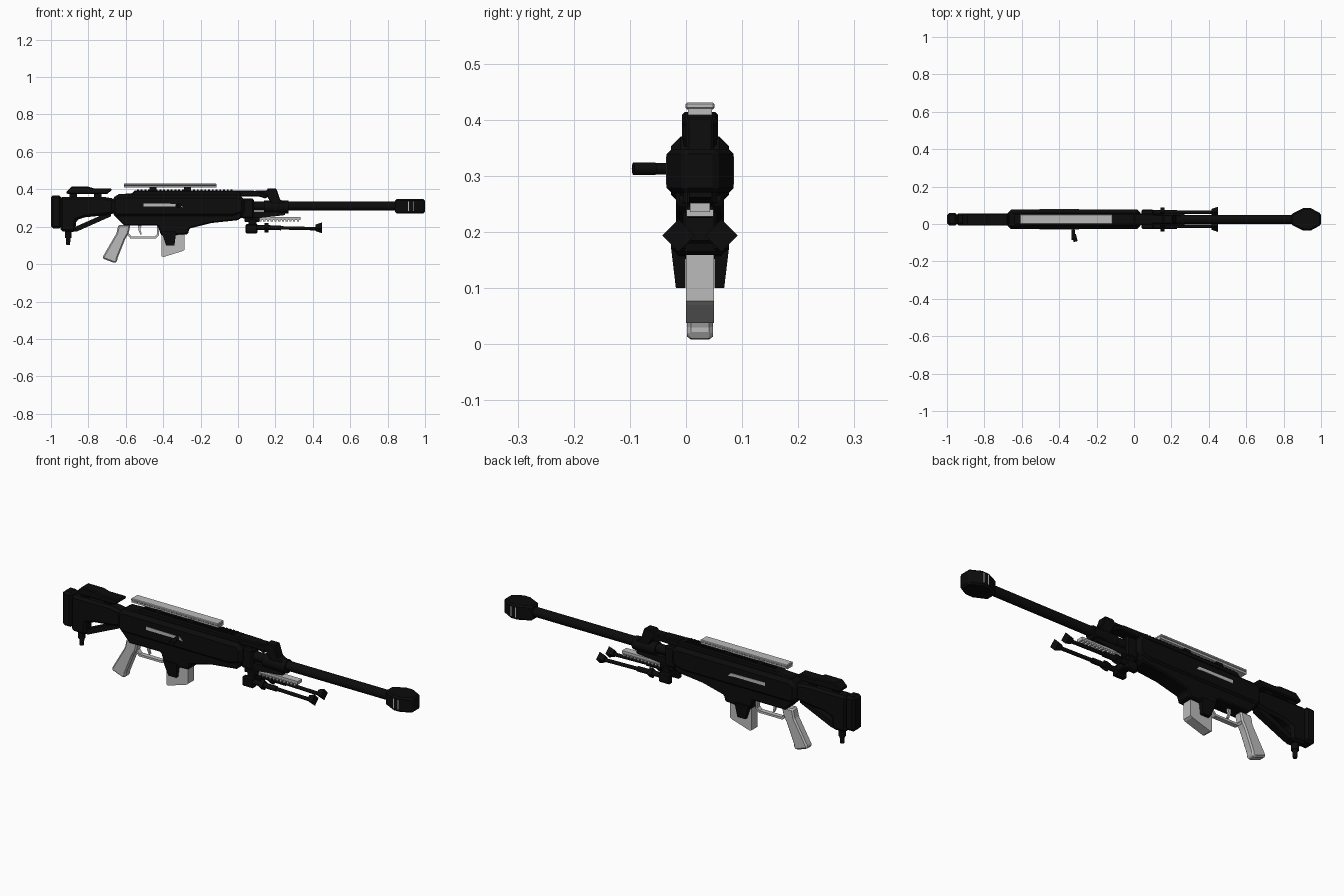
import bpy, bmesh, math
from mathutils import Vector, Matrix

YC = 0.025  # centre plane of the model


def material(name, v):
    m = bpy.data.materials.new(name)
    m.diffuse_color = (v, v, v, 1)
    return m


BLACK = material("black metal", 0.0035)
GREY = material("light grey", 0.5)


def finish(name, bm, mat, bevel=0.0):
    bmesh.ops.recalc_face_normals(bm, faces=bm.faces)
    me = bpy.data.meshes.new(name)
    bm.to_mesh(me)
    bm.free()
    me.materials.append(mat)
    ob = bpy.data.objects.new(name, me)
    bpy.context.collection.objects.link(ob)
    if bevel:
        mod = ob.modifiers.new("bevel", 'BEVEL')
        mod.width = bevel
        mod.segments = 1
        mod.limit_method = 'ANGLE'
        mod.angle_limit = math.radians(50)
    return ob


def plate(name, pts, half, mat=BLACK, bevel=0.0, y=YC):
    """Side profile (x, z) extruded to both sides of y."""
    bm = bmesh.new()
    f = bm.faces.new([bm.verts.new((x, y - half, z)) for x, z in pts])
    r = bmesh.ops.extrude_face_region(bm, geom=[f])
    vs = [g for g in r["geom"] if isinstance(g, bmesh.types.BMVert)]
    bmesh.ops.translate(bm, verts=vs, vec=(0, 2 * half, 0))
    return finish(name, bm, mat, bevel)


def box(name, x0, x1, z0, z1, half, mat=BLACK, bevel=0.0, y=YC):
    return plate(name, [(x0, z0), (x1, z0), (x1, z1), (x0, z1)], half, mat, bevel, y)


def rod(name, a, b, r, mat=BLACK, n=12, r2=None):
    a, b = Vector(a), Vector(b)
    d = b - a
    bm = bmesh.new()
    rot = d.to_track_quat('Z', 'Y').to_matrix().to_4x4()
    bmesh.ops.create_cone(bm, cap_ends=True, segments=n, radius1=r,
                          radius2=r if r2 is None else r2, depth=d.length,
                          matrix=Matrix.Translation((a + b) / 2) @ rot)
    ob = finish(name, bm, mat)
    for p in ob.data.polygons:
        p.use_smooth = len(p.vertices) == 4 and n > 8
    return ob


# --- Stock ---
box("butt_pad", -1.0, -0.945, 0.19, 0.368, 0.034, BLACK, 0.012)
plate("stock", [(-0.95, 0.175), (-0.87, 0.17), (-0.865, 0.235), (-0.82, 0.25), (-0.72, 0.26),
                (-0.66, 0.27), (-0.66, 0.35), (-0.72, 0.36), (-0.95, 0.36)], 0.032, BLACK, 0.012)
plate("stock_strut", [(-0.88, 0.175), (-0.86, 0.175), (-0.68, 0.255), (-0.68, 0.275),
                      (-0.70, 0.275), (-0.88, 0.195)], 0.018)
plate("cheek_rest", [(-0.915, 0.375), (-0.70, 0.375), (-0.675, 0.395), (-0.675, 0.405),
                     (-0.77, 0.405), (-0.80, 0.414), (-0.89, 0.414), (-0.92, 0.385)],
      0.032, BLACK, 0.006)
for x in (-0.88, -0.75):
    box("cheek_rest_post", x - 0.02, x + 0.02, 0.35, 0.38, 0.015)
rod("monopod", (-0.908, YC, 0.18), (-0.908, YC, 0.14), 0.018)
rod("monopod_knob", (-0.908, YC, 0.148), (-0.908, YC, 0.102), 0.013, r2=0.010)

# --- Receiver ---
plate("receiver", [(-0.675, 0.27), (-0.65, 0.25), (-0.03, 0.25), (0.02, 0.265), (0.035, 0.28),
                   (0.035, 0.345), (0.01, 0.37), (-0.645, 0.37), (-0.675, 0.35)],
      0.052, BLACK, 0.017)
plate("receiver_lower", [(-0.66, 0.26), (-0.61, 0.207), (-0.43, 0.207), (-0.41, 0.152),
                         (-0.268, 0.16), (-0.26, 0.19), (-0.14, 0.22), (0.0, 0.235),
                         (0.02, 0.25), (0.02, 0.29), (-0.64, 0.29)], 0.043, BLACK, 0.006)
plate("receiver_top", [(-0.645, 0.355), (0.02, 0.355), (0.02, 0.38), (0.0, 0.394),
                       (-0.555, 0.394), (-0.565, 0.378), (-0.645, 0.374)], 0.032, BLACK, 0.006)
for s in (-1, 1):
    plate("ejection_port", [(-0.505, 0.308), (-0.33, 0.308), (-0.295, 0.304), (-0.31, 0.322),
                            (-0.505, 0.325)], 0.002, GREY, 0, YC + s * 0.0522)
    # flared guards beside the magazine
    bm = bmesh.new()
    rings = []
    for z, out, x0, x1 in ((0.175, 0.052, -0.41, -0.33), (0.10, 0.043, -0.385, -0.34)):
        rings.append([bm.verts.new((x, YC + s * o, z))
                      for x, o in ((x0, 0.026), (x1, 0.026), (x1, out), (x0, out))])
    for i in range(4):
        j = (i + 1) % 4
        bm.faces.new((rings[0][i], rings[0][j], rings[1][j], rings[1][i]))
    for r in rings:
        bm.faces.new(r)
    finish("magazine_guard", bm, BLACK)

# --- Bolt handle ---
rod("bolt_arm", (-0.325, -0.02, 0.313), (-0.325, -0.085, 0.313), 0.010)
rod("bolt_knob", (-0.322, -0.055, 0.313), (-0.312, -0.094, 0.313), 0.011)

# --- Top rail ---
box("top_rail", -0.61, -0.115, 0.419, 0.431, 0.026, GREY, 0.003)
box("top_rail_base", -0.61, -0.115, 0.409, 0.420, 0.021, GREY)
for x in (-0.455, -0.27):
    box("rail_mount", x - 0.018, x + 0.018, 0.385, 0.412, 0.022)
for i in range(26):
    x = -0.54 + i * 0.02
    box("rail_tooth", x, x + 0.01, 0.39, 0.399, 0.022)

# --- Grip, trigger and magazine ---
plate("grip", [(-0.64, 0.21), (-0.575, 0.21), (-0.585, 0.165), (-0.605, 0.13), (-0.645, 0.03),
               (-0.645, 0.015), (-0.66, 0.006), (-0.725, 0.03), (-0.72, 0.045), (-0.65, 0.165)],
      0.023, GREY, 0.007)
plate("trigger_guard", [(-0.60, 0.165), (-0.575, 0.137), (-0.44, 0.137), (-0.422, 0.155),
                        (-0.422, 0.21), (-0.432, 0.21), (-0.432, 0.16), (-0.445, 0.148),
                        (-0.57, 0.148), (-0.59, 0.172)], 0.012, GREY)
plate("trigger", [(-0.535, 0.21), (-0.515, 0.21), (-0.522, 0.185), (-0.515, 0.16),
                  (-0.522, 0.158), (-0.532, 0.18)], 0.006, GREY)
plate("magazine", [(-0.408, 0.16), (-0.285, 0.165), (-0.285, 0.077), (-0.295, 0.07),
                   (-0.398, 0.038), (-0.408, 0.042)], 0.025, GREY)

# --- Barrel and front assembly ---
rod("barrel", (0.0, YC, 0.31), (0.86, YC, 0.31), 0.024, n=16)
rod("barrel_collar", (0.14, YC, 0.305), (0.27, YC, 0.305), 0.034, n=12)
box("forend_block", 0.02, 0.085, 0.245, 0.35, 0.03, BLACK, 0.008)
plate("gas_block", [(0.0, 0.36), (0.11, 0.362), (0.15, 0.35), (0.16, 0.37), (0.10, 0.392),
                    (0.0, 0.394)], 0.03, BLACK, 0.005)
plate("front_bracket", [(0.09, 0.375), (0.15, 0.37), (0.175, 0.33), (0.165, 0.28), (0.26, 0.275),
                        (0.265, 0.325), (0.225, 0.345), (0.205, 0.404), (0.16, 0.404),
                        (0.15, 0.393), (0.09, 0.393)], 0.024, BLACK, 0.004)
plate("under_forend", [(0.0, 0.25), (0.06, 0.24), (0.25, 0.262), (0.25, 0.276), (0.0, 0.285)], 0.02)

# --- Muzzle brake: top outline extruded upward, with open slots ---
half_outline = [(0.84, 0.028), (0.905, 0.06), (0.945, 0.06), (1.0, 0.03)]
outline = half_outline + [(x, -y) for x, y in reversed(half_outline)]
bm = bmesh.new()
face = bm.faces.new([bm.verts.new((x, YC + y, 0.271)) for x, y in outline])
ext = bmesh.ops.extrude_face_region(bm, geom=[face])
bmesh.ops.translate(bm, verts=[g for g in ext["geom"] if isinstance(g, bmesh.types.BMVert)],
                    vec=(0, 0, 0.076))
finish("muzzle_brake", bm, BLACK, 0.008)
for s in (-1, 1):
    for x in (0.912, 0.937):
        box("brake_slot", x - 0.0025, x + 0.0025, 0.285, 0.335, 0.001, GREY, 0, YC + s * 0.0597)

# --- Lower accessory rail ---
box("lower_rail", 0.09, 0.335, 0.236, 0.252, 0.018, GREY)
for i in range(12):
    x = 0.095 + i * 0.02
    box("lower_rail_tooth", x, x + 0.011, 0.228, 0.240, 0.024, GREY)
box("lower_rail_mount", 0.035, 0.115, 0.225, 0.25, 0.026, BLACK, 0.004)

# --- Folded bipod ---
box("bipod_yoke", 0.055, 0.10, 0.18, 0.24, 0.03, BLACK, 0.005)
for s in (-1, 1):
    y = YC + s * 0.038
    box("bipod_hinge", 0.04, 0.105, 0.165, 0.215, 0.014, BLACK, 0.006, y)
    rod("bipod_leg_upper", (0.09, y, 0.196), (0.23, y, 0.194), 0.013)
    rod("bipod_leg_lower", (0.22, y, 0.194), (0.43, y, 0.189), 0.009)
    # square pads turned on their corners
    rod("bipod_collar", (0.142, y, 0.195), (0.162, y, 0.195), 0.026, n=4)
    rod("bipod_foot", (0.415, y, 0.194), (0.448, y, 0.194), 0.018, n=4, r2=0.029)
